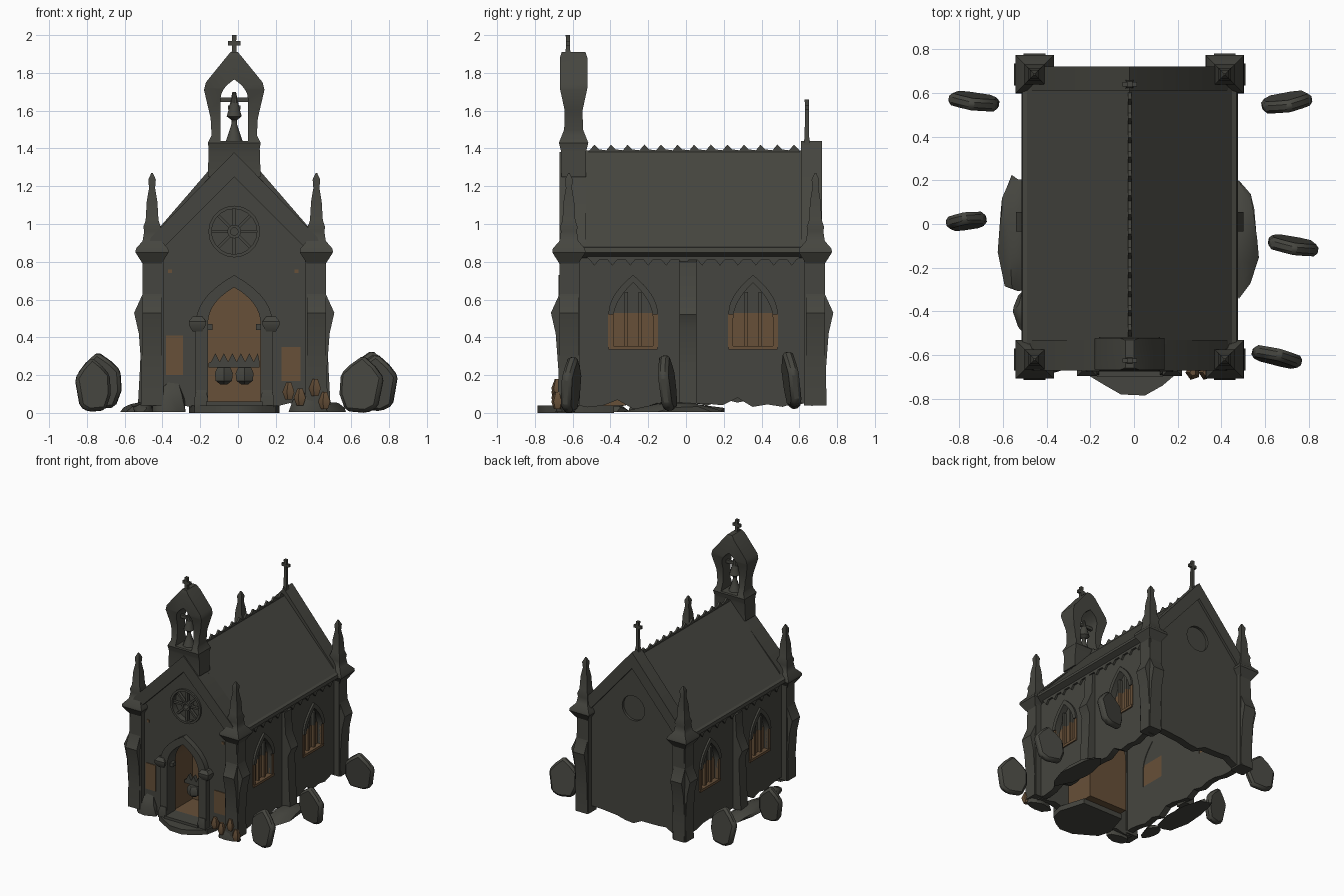
import bpy, bmesh, math, random
from mathutils import Matrix, Vector

if "Cube" in bpy.data.objects:
    bpy.data.objects.remove(bpy.data.objects["Cube"])
random.seed(4)
CX = -0.02  # centre line of the chapel

def material(name, rgb):
    m = bpy.data.materials.new(name)
    m.diffuse_color = (*rgb, 1)
    m.use_nodes = True
    m.node_tree.nodes["Principled BSDF"].inputs["Base Color"].default_value = m.diffuse_color
    return m
STONE = material("dark stone", (0.06, 0.06, 0.05))
GLOW = material("warm brown", (0.135, 0.08, 0.04))

def finish(name, bm, mat=STONE):
    bmesh.ops.recalc_face_normals(bm, faces=bm.faces)
    me = bpy.data.meshes.new(name)
    bm.to_mesh(me); bm.free()
    me.materials.append(mat)
    ob = bpy.data.objects.new(name, me)
    bpy.context.collection.objects.link(ob)
    return ob

def prism(name, pts, axis, a, b, mat=STONE):
    """Extrude a 2D outline along an axis from a to b."""
    put = {'x': lambda u, v, t: (t, u, v), 'y': lambda u, v, t: (u, t, v), 'z': lambda u, v, t: (u, v, t)}[axis]
    bm = bmesh.new()
    lo = [bm.verts.new(put(u, v, a)) for u, v in pts]
    hi = [bm.verts.new(put(u, v, b)) for u, v in pts]
    bm.faces.new(lo); bm.faces.new(hi)
    for i in range(len(pts)):
        j = (i + 1) % len(pts)
        bm.faces.new((lo[i], lo[j], hi[j], hi[i]))
    return finish(name, bm, mat)

def box(name, x0, x1, y0, y1, z0, z1, mat=STONE):
    return prism(name, [(x0, y0), (x1, y0), (x1, y1), (x0, y1)], 'z', z0, z1, mat)

def loft(name, x, y, rings, sides=4, mat=STONE):
    """Stack of regular rings given as (radius, z)."""
    bm = bmesh.new()
    k = math.sqrt(2) if sides == 4 else 1
    rows = [[bm.verts.new((x + r * k * math.cos(math.tau * (i + .5) / sides),
                           y + r * k * math.sin(math.tau * (i + .5) / sides), z)) for i in range(sides)] for r, z in rings]
    bm.faces.new(rows[0]); bm.faces.new(rows[-1])
    for p, q in zip(rows, rows[1:]):
        for i in range(sides):
            j = (i + 1) % sides
            bm.faces.new((p[i], p[j], q[j], q[i]))
    return finish(name, bm, mat)

def boolean(ob, cutter, op='DIFFERENCE'):
    m = ob.modifiers.new("cut", 'BOOLEAN')
    m.operation, m.solver, m.object = op, 'EXACT', cutter
    bpy.context.view_layer.objects.active = ob
    bpy.ops.object.modifier_apply(modifier=m.name)
    bpy.data.objects.remove(cutter)
    return ob

def arch(c, w, z0, spring, top, p=1.9, n=8):
    right = [(w * (1 - (i / n) ** p), spring + (top - spring) * i / n) for i in range(n + 1)]
    return [(c - w, z0), (c + w, z0)] + [(c + x, z) for x, z in right] + [(c - x, z) for x, z in right[-2::-1]]

def ragged(a, b, z, n=12):
    return [(a + (b - a) * i / n, z + random.uniform(-.03, .03)) for i in range(n + 1)]

def circle(c, z, r, n=20):
    return [(c + r * math.cos(math.tau * i / n), z + r * math.sin(math.tau * i / n)) for i in range(n)]

# end walls with gables and ragged feet
def gable(name, y0, y1, foot):
    return prism(name, ragged(CX - .44, CX + .44, foot) + [(CX + .44, .86), (CX, 1.33), (CX - .44, .86)], 'y', y0, y1)
def doorway():
    return prism("cut", arch(CX, .14, -.1, .45, .665, 2.6), 'y', -.9, -.4)
front = gable("front_wall", -.63, -.57, .05)
boolean(front, doorway())
boolean(front, prism("cut", circle(CX, .96, .125), 'y', -.8, -.59))
back = gable("back_wall", .64, .7, .07)
boolean(back, prism("cut", circle(CX, .98, .1), 'y', .68, .8))

# gable copings
for name, y0, y1, top in (("front_coping", -.67, -.53, 1.38), ("back_coping", .61, .72, 1.44)):
    prism(name, [(CX, top), (CX + .44, .93), (CX + .47, .85), (CX + .4, .85), (CX, top - .13),
                 (CX - .4, .85), (CX - .47, .85), (CX - .44, .93)], 'y', y0, y1)

# roof slab and spiky ridge crest
prism("roof", [(CX, 1.39), (CX + .49, .86), (CX + .46, .84), (CX, 1.34), (CX - .46, .84), (CX - .49, .86)], 'y', -.55, .63)
crest = [(-.53, 1.37)]
for i in range(13):
    y = -.53 + i * .088
    crest += [(y + .02, 1.39), (y + .045, 1.42), (y + .07, 1.395)]
prism("ridge_crest", crest + [(.61, 1.37)], 'x', CX - .008, CX + .008)

# side walls, windows, cornices and middle buttresses
for s, side in ((-1, "left"), (1, "right")):
    X = lambda d: CX + s * d
    wall = prism(side + "_wall", ragged(-.6, .67, .05, 16) + [(.67, .86), (-.6, .86)], 'x', X(.39), X(.44))
    for wy in (-.28, .355):
        boolean(wall, prism("cut", arch(wy, .105, .35, .5, .69), 'x', X(.3), X(.6)))
        hood = prism(side + "_window_frame", arch(wy, .13, .52, .53, .73), 'x', X(.42), X(.455))
        boolean(hood, prism("cut", arch(wy, .105, .3, .5, .69), 'x', X(.3), X(.6)))
        prism(side + "_window_upper", arch(wy, .106, .53, .531, .69), 'x', X(.395), X(.405))
        box(side + "_window_lower", X(.395), X(.408), wy - .106, wy + .106, .35, .53, GLOW)
        box(side + "_window_sill", X(.41), X(.45), wy - .13, wy + .13, .335, .355, GLOW)
        for d in (-.119, .119):
            box(side + "_window_jamb", X(.42), X(.446), wy + d - .014, wy + d + .014, .35, .52, GLOW)
        for d in (-.037, .037):
            box(side + "_mullion_lower", X(.4), X(.43), wy + d - .009, wy + d + .009, .35, .53, GLOW)
            box(side + "_mullion_upper", X(.4), X(.43), wy + d - .009, wy + d + .009, .53, .64)
    prism(side + "_cornice", [(X(.42), .81), (X(.46), .83), (X(.495), .85), (X(.49), .875), (X(.42), .9)], 'y', -.56, .64)
    teeth = [(-.53, .83)]
    for i in range(12):
        y = -.53 + i * .095
        teeth += [(y + .02, .81), (y + .045, .78), (y + .07, .81)]
    prism(side + "_cornice_teeth", teeth + [(.61, .83)], 'x', X(.43), X(.455))
    prism(side + "_middle_buttress", [(X(.42), .04), (X(.51), .04), (X(.5), .22), (X(.49), .45), (X(.52), .52),
                                      (X(.47), .63), (X(.46), .8), (X(.42), .82)], 'y', -.035, .055)

# corner piers with stepped buttresses and pinnacles
steps = [(-.06, .04), (.06, .04), (.055, .22), (.07, .42), (.095, .53), (.045, .64), (.04, .82), (-.06, .84)]
for sx in (-1, 1):
    for sy, cy in ((-1, -.62), (1, .685)):
        cx = CX + sx * .435
        loft("corner_pier", cx, cy, [(.055, .04), (.052, .5), (.045, .8), (.045, .86)])
        prism("side_buttress", [(cx + sx * u, z) for u, z in steps], 'y', cy - .05, cy + .05)
        prism("end_buttress", [(cy + sy * u, z) for u, z in steps], 'x', cx - .05, cx + .05)
        loft("pinnacle", cx, cy, [(.05, .79), (.088, .85), (.085, .87), (.05, .91), (.042, .96), (.046, .985), (.034, 1.02),
                                  (.028, 1.12), (.016, 1.19), (.02, 1.235), (.004, 1.27)])

# arched doorway with capitals
door = prism("door_surround", arch(CX, .205, .04, .45, .73, 2.4), 'y', -.675, -.61)
boolean(door, doorway())
for s in (-1, 1):
    loft("door_capital", CX + s * .195, -.65, [(.025, .43), (.045, .465), (.045, .485), (.025, .51)])
    loft("door_base", CX + s * .175, -.655, [(.035, .03), (.035, .08), (.025, .12)])
    box("door_inner_cusp", CX + s * .115, CX + s * .15, -.64, -.6, .44, .47)

# warm porch interior with a spiked bench
porch = prism("porch_interior", arch(CX, .17, .04, .45, .69, 2.6), 'y', -.575, -.32, GLOW)
boolean(porch, prism("cut", arch(CX, .15, .06, .45, .67, 2.6), 'y', -.7, -.335))
prism("porch_bench", [(-.155, .24), (.115, .24), (.115, .265)] +
      [(.105 - i * .0225, .27 if i % 2 else .315) for i in range(12)] + [(-.155, .265)], 'y', -.46, -.43)
for x in (-.075, .035):
    loft("porch_seat", x, -.45, [(.02, .15), (.05, .17), (.055, .21), (.04, .24)], 6)

# rose window
def ring(name, y0, y1, r0, r1, z):
    return boolean(prism(name, circle(CX, z, r1), 'y', y0, y1), prism("cut", circle(CX, z, r0), 'y', y0 - 1, y1 + 1))
ring("rose_frame", -.645, -.62, .12, .137, .96)
ring("rose_hub", -.64, -.59, .02, .036, .96)
for i in range(8):
    spoke = box("rose_spoke", .03, .122, -.012, .012, -.008, .008)
    spoke.data.transform(Matrix.Translation((CX, -.615, .96)) @ Matrix.Rotation(math.tau * i / 8, 4, 'Y'))

# bell tower: front outline, arched opening, then waisted side outline
half = [(.14, 1.25), (.135, 1.4), (.14, 1.43), (.12, 1.47), (.125, 1.56), (.16, 1.71), (.15, 1.75), (.02, 1.91)]
tower = prism("bell_tower", [(CX + x, z) for x, z in half] + [(CX - x, z) for x, z in half[::-1]], 'y', -.8, -.4)
boolean(tower, prism("cut", arch(CX, .072, 1.44, 1.66, 1.765, 2.2), 'y', -1, -.2))
prof = [(.065, 1.2), (.065, 1.38), (.078, 1.43), (.05, 1.5), (.047, 1.6), (.073, 1.72), (.073, 1.88), (.05, 1.95)]
boolean(tower, prism("cut", [(-.595 + u, z) for u, z in prof] + [(-.595 - u, z) for u, z in prof[::-1]], 'x', -.5, .5), 'INTERSECT')
loft("bell", CX, -.595, [(.05, 1.43), (.032, 1.48), (.015, 1.53), (.015, 1.55), (.042, 1.57), (.03, 1.61), (.022, 1.645), (.01, 1.7)], 10)
box("bell_beam", CX - .08, CX + .08, -.605, -.585, 1.645, 1.67)

# crosses
for name, y, z0, z1 in (("front_cross", -.625, 1.86, 2.0), ("back_cross", .64, 1.4, 1.66)):
    loft(name + "_post", CX, y, [(.022, z0), (.012, z0 + .06), (.01, z1 - .04), (.012, z1)])
    box(name + "_arm", CX - .033, CX + .033, y - .01, y + .01, z1 - .055, z1 - .032)

# warm patches on the front wall
for x0, x1, z0, z1 in ((-.38, -.29, .2, .41), (.23, .33, .17, .35), (-.37, -.35, .74, .76), (.3, .32, .74, .76)):
    box("front_patch", x0, x1, -.636, -.628, z0, z1, GLOW)

# doorstep, running in under the porch
prism("doorstep", [(-.2, -.38), (-.26, -.58), (-.23, -.68), (-.13, -.74), (-.06, -.78), (.05, -.785), (.13, -.74), (.2, -.68),
                   (.22, -.58), (.16, -.38)], 'z', 0, .04)
box("upper_step", -.17, .13, -.7, -.56, .035, .06)

# rubble mounds round the foot of the walls
def mound(name, x, y, sx, sy, sz, mat=STONE):
    bm = bmesh.new()
    bmesh.ops.create_icosphere(bm, subdivisions=2, radius=1)
    for v in bm.verts:
        v.co *= random.uniform(.8, 1.1)
        v.co = Vector((x + v.co.x * sx, y + v.co.y * sy, max(.005, v.co.z * sz)))
    return finish(name, bm, mat)
mound("left_rubble", -.53, -.04, .1, .29, .06)
mound("left_rear_rubble", -.5, -.4, .06, .1, .05)
mound("right_rubble", .48, -.07, .09, .25, .06)
mound("front_left_rubble", -.37, -.63, .1, .05, .17)
mound("front_right_rubble", .37, -.64, .1, .05, .14)
for x, z in ((.27, .11), (.33, .08), (.41, .13), (.46, .06)):
    loft("warm_rubble", x, -.68, [(.02, z - .04), (.035, z), (.015, z + .05)], 5, GLOW)

# leaning gravestones: position, turn, lean and width
outline = [(-.08, .0), (.03, -.01), (.09, .02), (.12, .18), (.075, .24), (.01, .3), (-.06, .25), (-.11, .2), (-.115, .09)]
for x, y, z, turn, lean, w in ((-.73, .575, .03, -8, 6, 1), (.695, .575, .04, 10, 8, 1), (-.765, .0, .015, 8, -6, .8),
                               (.73, -.085, .02, -10, 6, 1), (.65, -.62, .01, -14, -5, 1)):
    g = prism("gravestone", [(u * w * math.copysign(1, x), v * (.75 + .25 * w) * .98) for u, v in outline], 'y', -.028, .028)
    g.data.transform(Matrix.Translation((x, y, z)) @ Matrix.Rotation(math.radians(turn), 4, 'Z') @ Matrix.Rotation(math.radians(lean), 4, 'X'))
    b = g.modifiers.new("worn_edges", 'BEVEL')
    b.width, b.segments = .016, 1

bpy.ops.object.select_all(action='SELECT')
bpy.ops.object.shade_smooth_by_angle(angle=math.radians(35))
